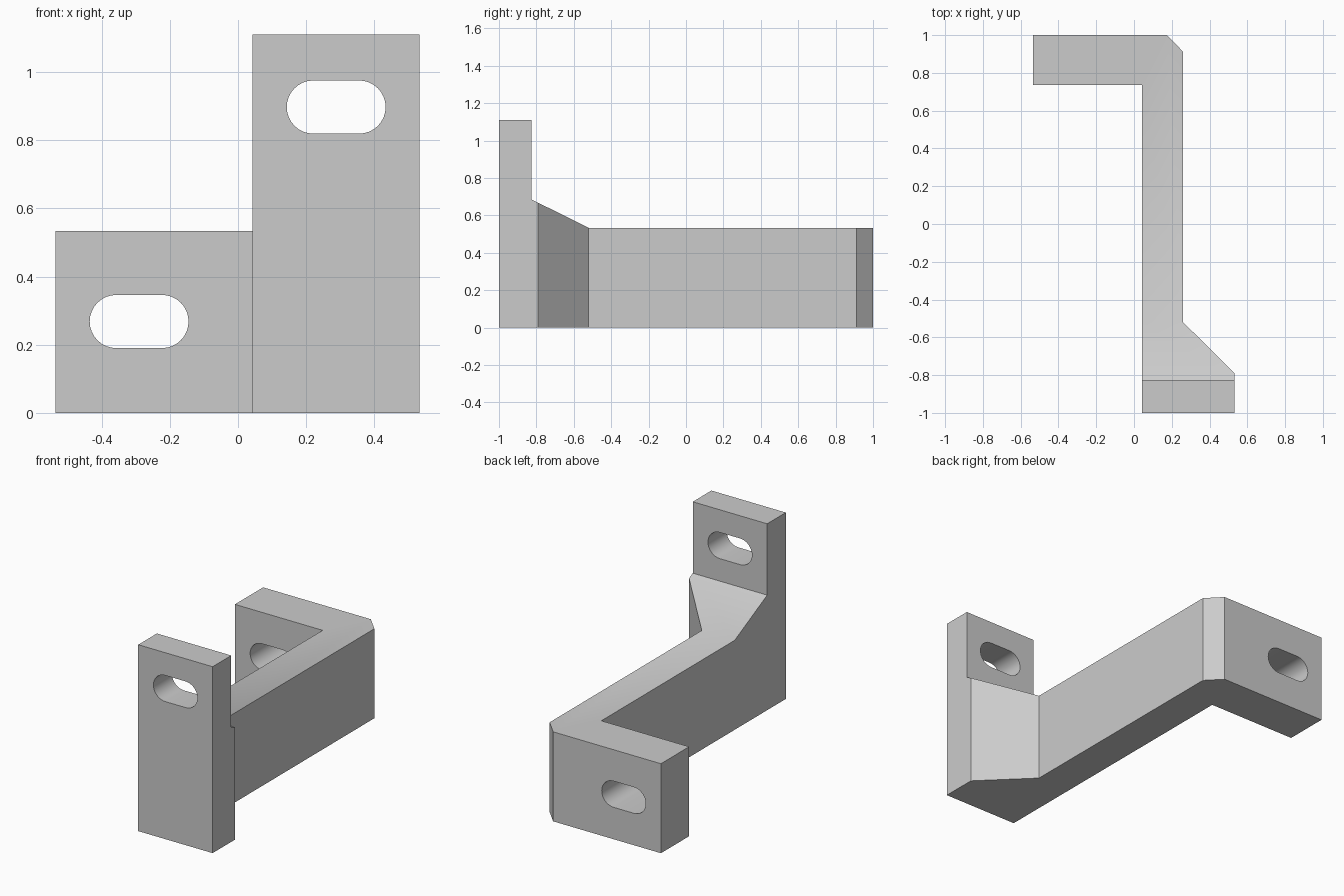
import bpy
import bmesh
import math
from mathutils import Vector

cube = bpy.data.objects.get("Cube")
if cube:
    bpy.data.objects.remove(cube, do_unlink=True)

# Single plain grey metal
grey = bpy.data.materials.new("grey_metal")
grey.use_nodes = True
grey.diffuse_color = (0.6, 0.6, 0.6, 1)
grey.node_tree.nodes["Principled BSDF"].inputs["Base Color"].default_value = (0.6, 0.6, 0.6, 1)


def prism(name, points, offset):
    """Extrude a closed outline along an offset vector."""
    bm = bmesh.new()
    face = bm.faces.new([bm.verts.new(p) for p in points])
    moved = bmesh.ops.extrude_face_region(bm, geom=[face])["geom"]
    verts = [v for v in moved if isinstance(v, bmesh.types.BMVert)]
    bmesh.ops.translate(bm, verts=verts, vec=Vector(offset))
    bmesh.ops.recalc_face_normals(bm, faces=bm.faces)
    mesh = bpy.data.meshes.new(name)
    bm.to_mesh(mesh)
    bm.free()
    mesh.materials.append(grey)
    obj = bpy.data.objects.new(name, mesh)
    bpy.context.collection.objects.link(obj)
    return obj


def cut(target, tool, operation):
    """Apply a boolean, then discard the tool."""
    tool.hide_render = True
    mod = target.modifiers.new("cut", 'BOOLEAN')
    mod.operation, mod.object, mod.solver = operation, tool, 'EXACT'
    bpy.context.view_layer.objects.active = target
    bpy.ops.object.modifier_apply(modifier=mod.name)
    bpy.data.objects.remove(tool, do_unlink=True)


def slot(name, x, y, z, half_length, radius, depth, steps=16):
    """Rounded slot cutter running along y."""
    points = []
    for side, start in ((1, -math.pi / 2), (-1, math.pi / 2)):
        for i in range(steps + 1):
            a = start + math.pi * i / steps
            points.append((x + side * (half_length - radius) + radius * math.cos(a),
                           y, z + radius * math.sin(a)))
    return prism(name, points, (0, depth, 0))


# Bracket body: plan outline with mounting foot, arm, gusset and front plate
plan = [(-0.535, 1), (0.175, 1), (0.26, 0.912), (0.26, -0.52), (0.533, -0.79),
        (0.533, -1), (0.043, -1), (0.043, 0.735), (-0.535, 0.735)]
bracket = prism("bracket", [(x, y, 0) for x, y in plan], (0, 0, 1.3))

# Side profile: tall plate, sloped shoulder and level arm
side = [(-1.1, -0.1), (1.1, -0.1), (1.1, 0.533), (-0.52, 0.533),
        (-0.825, 0.685), (-0.825, 1.11), (-1.1, 1.11)]
cut(bracket, prism("side_profile", [(-1, y, z) for y, z in side], (2, 0, 0)), 'INTERSECT')

# Bolt slots through the front plate and the rear foot
cut(bracket, slot("front_slot", 0.288, -1.1, 0.897, 0.145, 0.078, 0.4), 'DIFFERENCE')
cut(bracket, slot("rear_slot", -0.29, 0.6, 0.268, 0.145, 0.078, 0.5), 'DIFFERENCE')

# Smooth slot walls, crisp edges
bpy.ops.object.select_all(action='DESELECT')
bracket.select_set(True)
bpy.context.view_layer.objects.active = bracket
bpy.ops.object.shade_smooth_by_angle(angle=math.radians(30))
